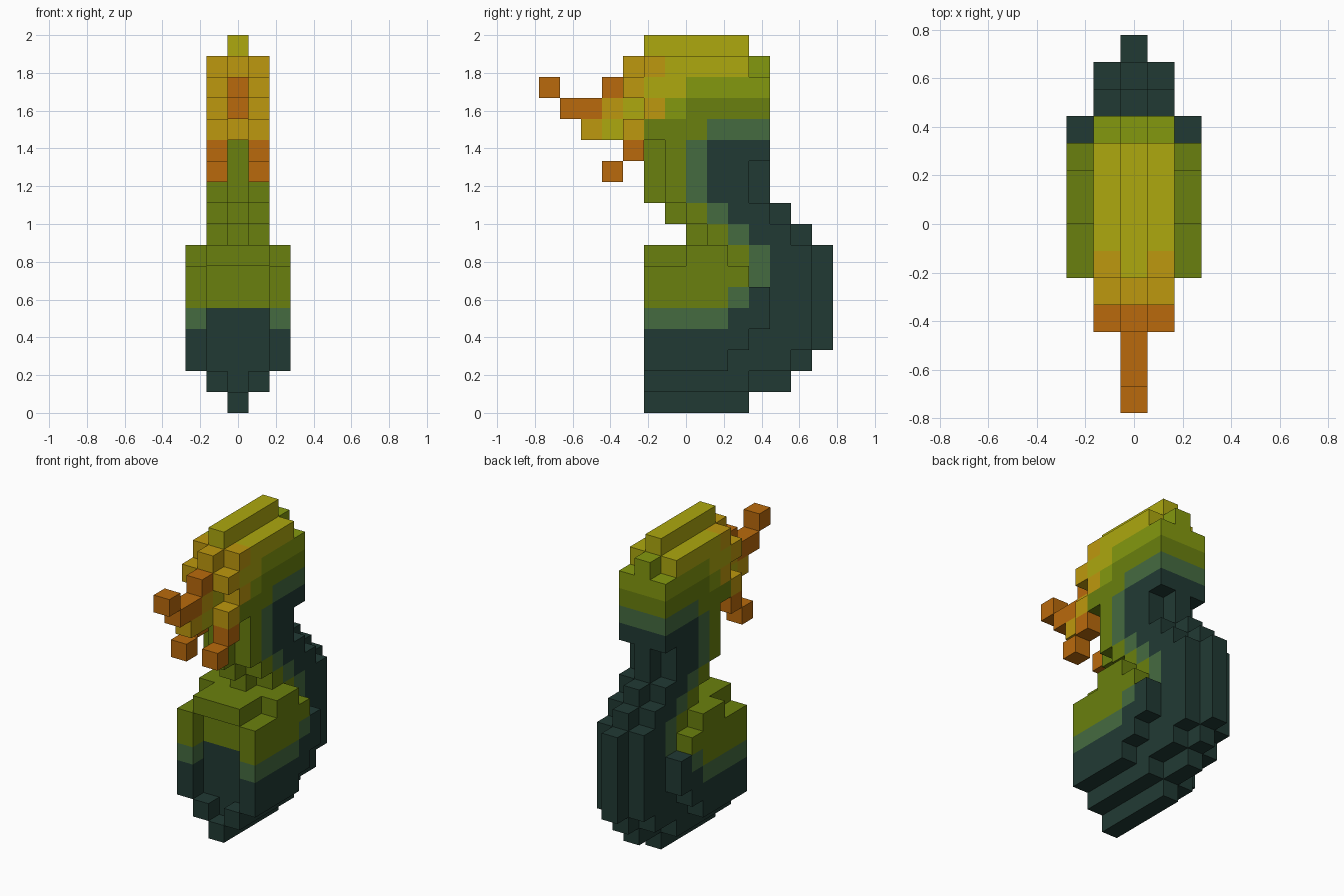
import bpy, bmesh
from mathutils import Vector

cube = bpy.data.objects.get("Cube")
if cube:
    bpy.data.objects.remove(cube, do_unlink=True)

U = 2.0 / 18.0  # edge of one block; cells are (column, row from front, layer)


def linear(h):
    out = []
    for n in (0, 2, 4):
        c = int(h[n:n + 2], 16) / 255
        out.append(c / 12.92 if c <= 0.04045 else ((c + 0.055) / 1.055) ** 2.4)
    return (*out, 1.0)


PALETTE = {"dark_teal": "213A34", "grey_green": "456B40", "olive": "6A800E",
           "leaf_green": "84990F", "yellow": "ADA80F", "gold": "BE980E", "orange": "BA6A0C"}
COLOURS = list(PALETTE)
MATS = []
for name, h in PALETTE.items():
    m = bpy.data.materials.new(name)
    m.use_nodes = True
    m.diffuse_color = linear(h)
    bsdf = m.node_tree.nodes["Principled BSDF"]
    bsdf.inputs["Base Color"].default_value = linear(h)
    bsdf.inputs["Roughness"].default_value = 0.8
    MATS.append(m)

# Side profile of the centre slab: first and last row of each layer
FRONT = [5] + [6] * 6 + [5, 7, 6] + [5] * 8
BACK = [9, 11, 12] + [13] * 5 + [12, 11] + [10] * 7 + [9]


def run(x, first, last, layer):
    return {(s * x, j, layer) for s in (-1, 1) for j in range(first, last + 1)}


def slabs(layers):
    """Centre slab and the flanking slabs, which are one step smaller."""
    cells = set()
    for k in layers:
        cells |= run(0, FRONT[k], BACK[k], k)
        if 0 < k < 17:
            first = 5 if k == 1 else FRONT[k] + (8 <= k <= 12)
            last = min(BACK[k] - 1, BACK[k - 1], BACK[k + 1])
            if 12 <= k <= 15:  # square back of the head
                last = BACK[k]
            cells |= run(1, first, last, k)
    return cells


def outer_sides():
    cells = set()
    for k in range(2, 8):
        cells |= run(2, 7 if k == 7 else 5, 8 + min(k - 2, 2, 7 - k), k)
    return cells


def snout():
    # forked nose on the centre line with a loose block at its tip
    return (run(0, 2, 4, 13) | run(0, 1, 4, 14) | run(0, 3, 4, 15)
            | run(0, 4, 4, 16) | run(0, 0, 0, 15))


def side_locks():
    return run(1, 4, 4, 15) | run(1, 4, 4, 13) | run(1, 4, 4, 12) | run(1, 3, 3, 11)


def body_colour(i, j, k):
    # olive chest, one row of grey green, dark back and base
    if k < 5:
        return "grey_green" if k == 4 and abs(i) == 2 and j < 9 else "dark_teal"
    olive_end = 9 - abs(k - 6.5) // 1 if k < 10 else 6
    if j <= olive_end:
        return "olive"
    return "grey_green" if j == olive_end + 1 else "dark_teal"


def head_colour(i, j, k):
    if k == 13:
        return "olive" if j < 8 else "grey_green"
    if j == 5 and k in (14, 16):
        return "gold"
    if j <= 3 * (k - 13):
        return "yellow" if k > 14 else "leaf_green" if j < 7 else "olive"
    return "leaf_green" if k > 14 or j < 7 else "olive"


def trim_colour(i, j, k):
    if k < 13 or j <= k - 12 < 4:
        return "orange"
    return "yellow" if j == k - 10 else "gold"


PARTS = {
    "lower_body": (slabs(range(8)), body_colour),
    "outer_sides": (outer_sides(), body_colour),
    "neck": (slabs(range(8, 13)), body_colour),
    "head": (slabs(range(13, 18)), head_colour),
    "snout": (snout(), trim_colour),
    "side_locks": (side_locks(), trim_colour),
}
FILLED = set().union(*(cells for cells, rule in PARTS.values()))


def build(name, cells, rule):
    bm = bmesh.new()
    points = {}

    def vert(p):
        key = tuple(round(2 * c) for c in p)
        if key not in points:
            points[key] = bm.verts.new(p * U)
        return points[key]

    for cell in sorted(cells):
        centre = Vector((cell[0], cell[1] - 6.5, cell[2] + 0.5))
        for axis in range(3):
            for sign in (-1, 1):
                n, a, b = Vector(), Vector(), Vector()
                n[axis] = sign
                # only the outside faces of the blocks
                if tuple(int(c + d) for c, d in zip(cell, n)) in FILLED:
                    continue
                a[(axis + 1) % 3] = 0.5
                b[(axis + 2) % 3] = 0.5 * sign
                mid = centre + n * 0.5
                f = bm.faces.new([vert(mid + q) for q in (-a - b, a - b, a + b, b - a)])
                f.material_index = COLOURS.index(rule(*cell))
    me = bpy.data.meshes.new(name)
    bm.to_mesh(me)
    bm.free()
    for m in MATS:
        me.materials.append(m)
    bpy.context.collection.objects.link(bpy.data.objects.new(name, me))


for part, (part_cells, part_rule) in PARTS.items():
    build(part, part_cells, part_rule)
